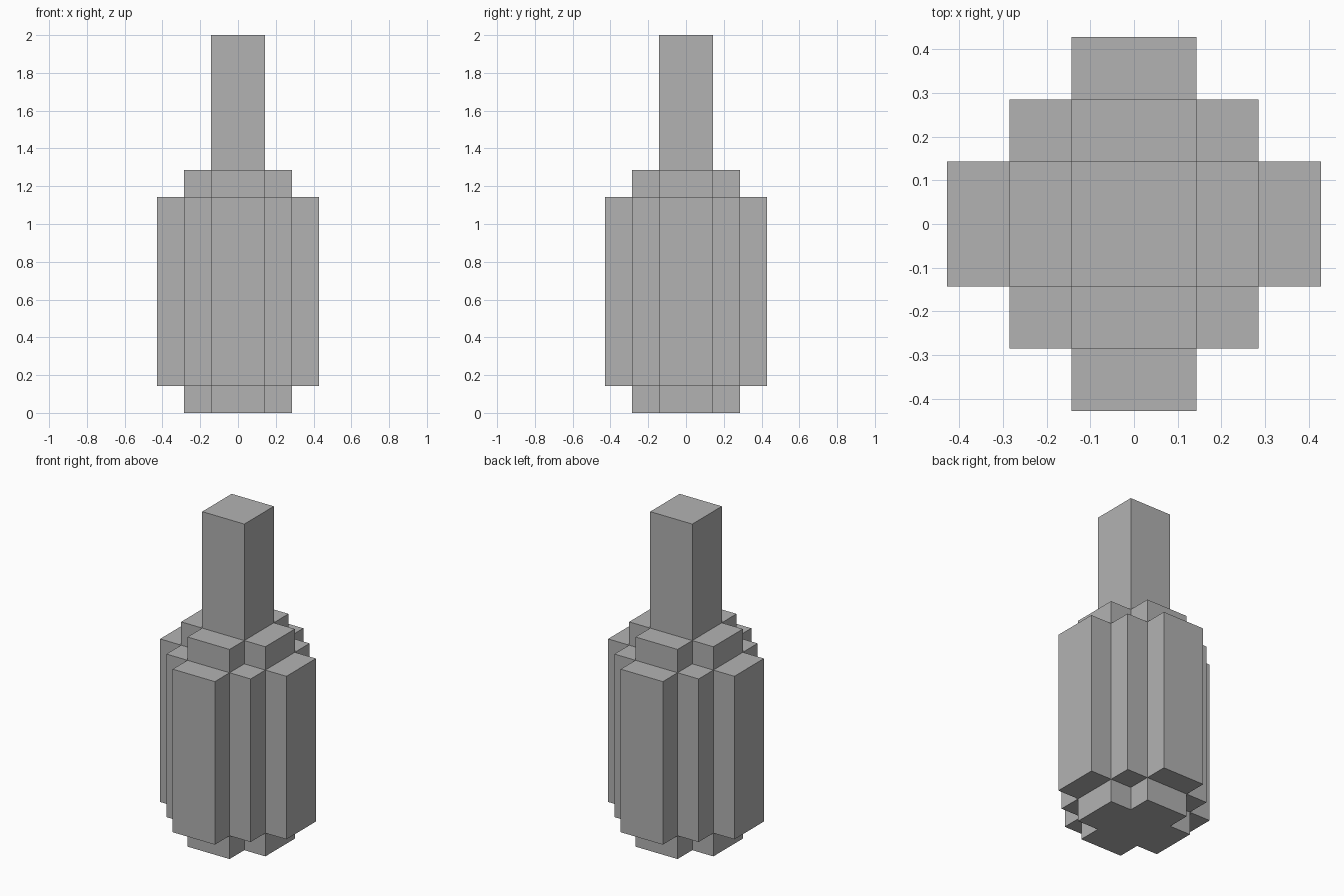
import bpy
import bmesh
from mathutils import Vector

cube = bpy.data.objects.get("Cube")
if cube:
    bpy.data.objects.remove(cube, do_unlink=True)

UNIT = 1 / 7  # size of one block step

grey = bpy.data.materials.new("plain grey")
grey.use_nodes = True
colour = (0.448, 0.448, 0.448, 1)
grey.diffuse_color = colour
grey.node_tree.nodes["Principled BSDF"].inputs["Base Color"].default_value = colour


def stepped_prism(name, corner, bottom, top):
    """Turn a quarter outline four times about z and extrude it upwards."""
    outline = []
    for _ in range(4):
        outline += corner
        corner = [(-y, x) for x, y in corner]
    bm = bmesh.new()
    verts = [bm.verts.new(Vector((x, y, bottom)) * UNIT) for x, y in outline]
    face = bm.faces.new(verts)
    result = bmesh.ops.extrude_face_region(bm, geom=[face], use_keep_orig=True)
    raised = [g for g in result["geom"] if isinstance(g, bmesh.types.BMVert)]
    bmesh.ops.translate(bm, verts=raised, vec=(0, 0, (top - bottom) * UNIT))
    bmesh.ops.recalc_face_normals(bm, faces=bm.faces)
    mesh = bpy.data.meshes.new(name)
    bm.to_mesh(mesh)
    bm.free()
    mesh.materials.append(grey)
    bpy.context.collection.objects.link(bpy.data.objects.new(name, mesh))


# Quarter outlines, in block steps
cross = [(2, 1), (1, 1), (1, 2)]
stepped_round = [(3, 1), (2, 1), (2, 2), (1, 2), (1, 3)]
square = [(1, 1)]

# Stacked from the ground up
stepped_prism("base", cross, 0, 1)
stepped_prism("body", stepped_round, 1, 8)
stepped_prism("shoulder", cross, 8, 9)
stepped_prism("neck", square, 9, 14)
